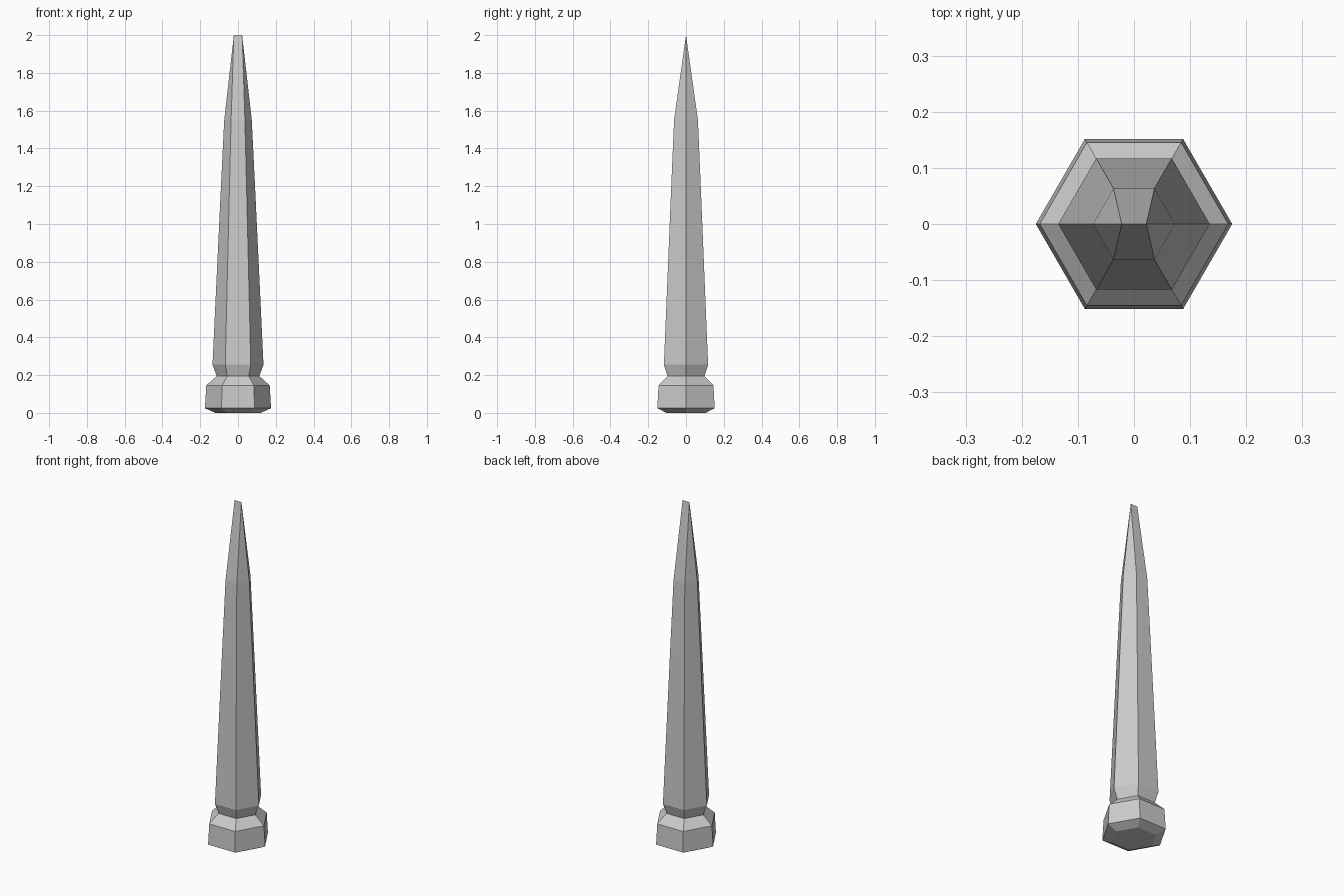
import bpy, bmesh
from math import cos, sin, pi

cube = bpy.data.objects.get("Cube")
if cube:
    bpy.data.objects.remove(cube)

stone = bpy.data.materials.new("grey_stone")
stone.use_nodes = True
colour = (0.6, 0.6, 0.6, 1)
stone.diffuse_color = colour
stone.node_tree.nodes["Principled BSDF"].inputs["Base Color"].default_value = colour


def hex_ring(bm, radius, z):
    return [bm.verts.new((radius * cos(i * pi / 3), radius * sin(i * pi / 3), z))
            for i in range(6)]


def hex_column(name, profile, ridge=None):
    """Stack six-sided rings; close the top flat or with a ridge along x."""
    bm = bmesh.new()
    rings = [hex_ring(bm, r, z) for r, z in profile]
    bm.faces.new(rings[0][::-1])
    for low, high in zip(rings, rings[1:]):
        for i in range(6):
            j = (i + 1) % 6
            bm.faces.new((low[i], low[j], high[j], high[i]))
    if ridge:
        half, z = ridge
        right, left = (bm.verts.new((s * half, 0, z)) for s in (1, -1))
        tips = (right, right, left, left, left, right)
        top = rings[-1]
        for i in range(6):
            j = (i + 1) % 6
            corners = dict.fromkeys((top[i], top[j], tips[j], tips[i]))
            bm.faces.new(list(corners))
    else:
        bm.faces.new(rings[-1])
    bmesh.ops.recalc_face_normals(bm, faces=bm.faces)
    mesh = bpy.data.meshes.new(name)
    bm.to_mesh(mesh)
    bm.free()
    mesh.materials.append(stone)
    obj = bpy.data.objects.new(name, mesh)
    bpy.context.collection.objects.link(obj)
    return obj


# Foot, narrow neck and tapering shaft with a chisel-shaped tip
hex_column("hexagonal_spike",
           [(0.12, 0), (0.175, 0.025), (0.168, 0.145), (0.113, 0.195),
            (0.135, 0.255), (0.094, 1.12), (0.073, 1.55)],
           ridge=(0.022, 2))
